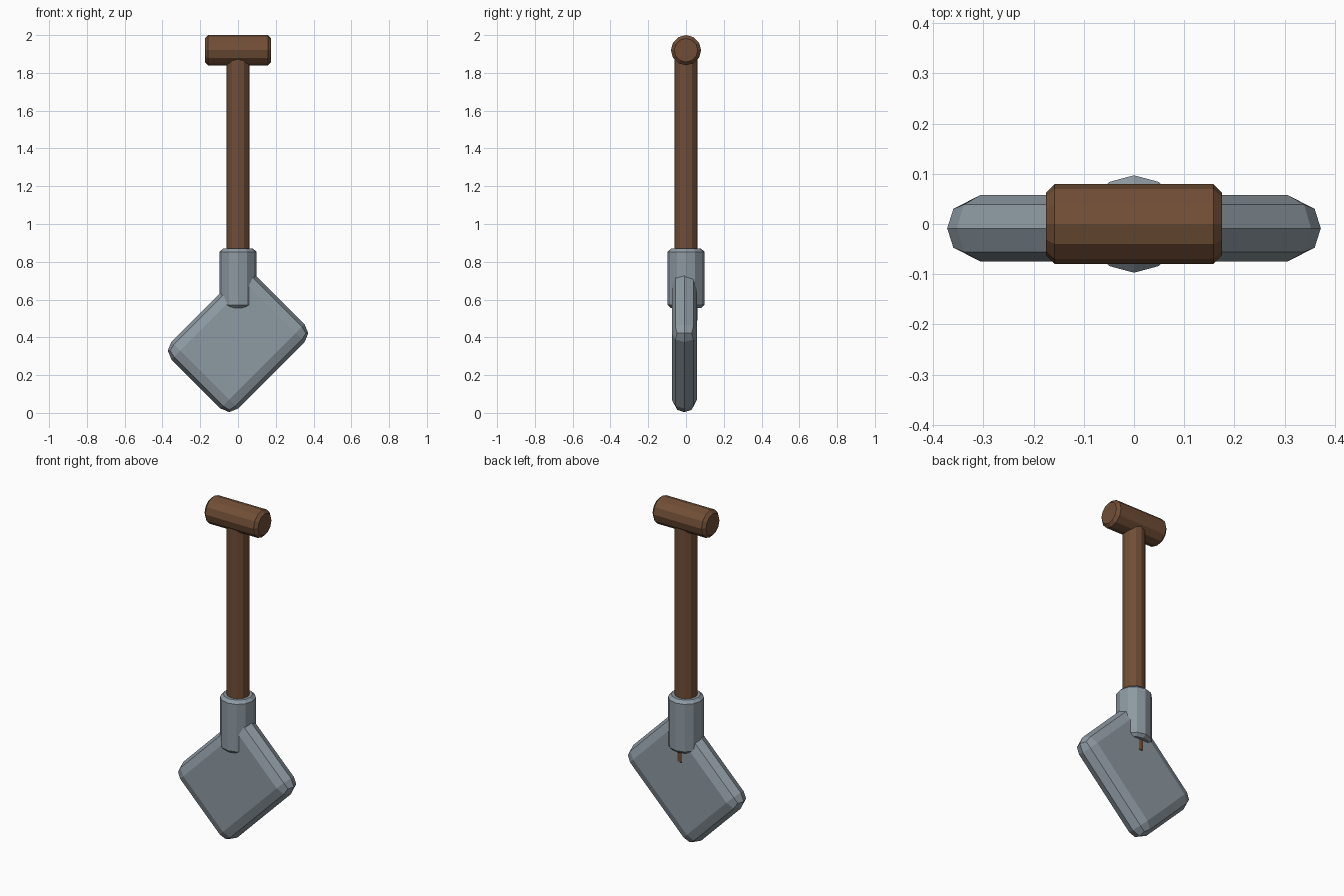
import bpy, bmesh, math
from mathutils import Matrix

if "Cube" in bpy.data.objects:
    bpy.data.objects.remove(bpy.data.objects["Cube"], do_unlink=True)


def make_material(name, rgb):
    mat = bpy.data.materials.new(name)
    mat.use_nodes = True
    mat.diffuse_color = (*rgb, 1)
    mat.node_tree.nodes["Principled BSDF"].inputs["Base Color"].default_value = (*rgb, 1)
    return mat


steel = make_material("grey steel", (0.27, 0.32, 0.36))
wood = make_material("brown wood", (0.162, 0.076, 0.037))


def add_object(name, bm, mat, matrix):
    bm.transform(matrix)
    bmesh.ops.recalc_face_normals(bm, faces=bm.faces)
    mesh = bpy.data.meshes.new(name)
    bm.to_mesh(mesh)
    bm.free()
    mesh.materials.append(mat)
    obj = bpy.data.objects.new(name, mesh)
    bpy.context.collection.objects.link(obj)
    return obj


def rod(name, radius, length, chamfer, mat, matrix, sides=12):
    """Faceted cylinder along z with chamfered rims."""
    bm = bmesh.new()
    bmesh.ops.create_cone(bm, cap_ends=True, segments=sides, radius1=radius,
                          radius2=radius, depth=length)
    rims = [e for e in bm.edges if abs(e.verts[0].co.z - e.verts[1].co.z) < 0.001]
    bmesh.ops.bevel(bm, geom=rims, offset=chamfer, segments=1, affect='EDGES')
    return add_object(name, bm, mat, matrix)


def upright(bottom, top):
    return Matrix.Translation((0, 0, (bottom + top) / 2))


# Wooden shaft, running down through the socket into the blade
rod("shaft", 0.062, 1.42, 0.012, wood, upright(0.48, 1.90))

# Crosswise hand grip
rod("hand_grip", 0.08, 0.35, 0.017, wood,
    Matrix.Translation((0, 0, 1.92)) @ Matrix.Rotation(math.radians(90), 4, 'Y'))

# Steel socket
rod("socket", 0.097, 0.315, 0.017, steel, upright(0.555, 0.87))

# Tilted blade with fully rounded rim
thickness = 0.133
bm = bmesh.new()
bmesh.ops.create_cube(bm, size=1)
bmesh.ops.scale(bm, vec=(0.63, thickness, 0.50), verts=bm.verts)
bmesh.ops.bevel(bm, geom=bm.edges[:], offset=thickness / 2 - 0.0001, segments=2,
                profile=0.5, affect='EDGES', clamp_overlap=True)
bmesh.ops.remove_doubles(bm, verts=bm.verts, dist=0.001)
add_object("blade", bm, steel, Matrix.Translation((0, -0.0085, 0.376))
           @ Matrix.Rotation(math.radians(-45), 4, 'Y'))
